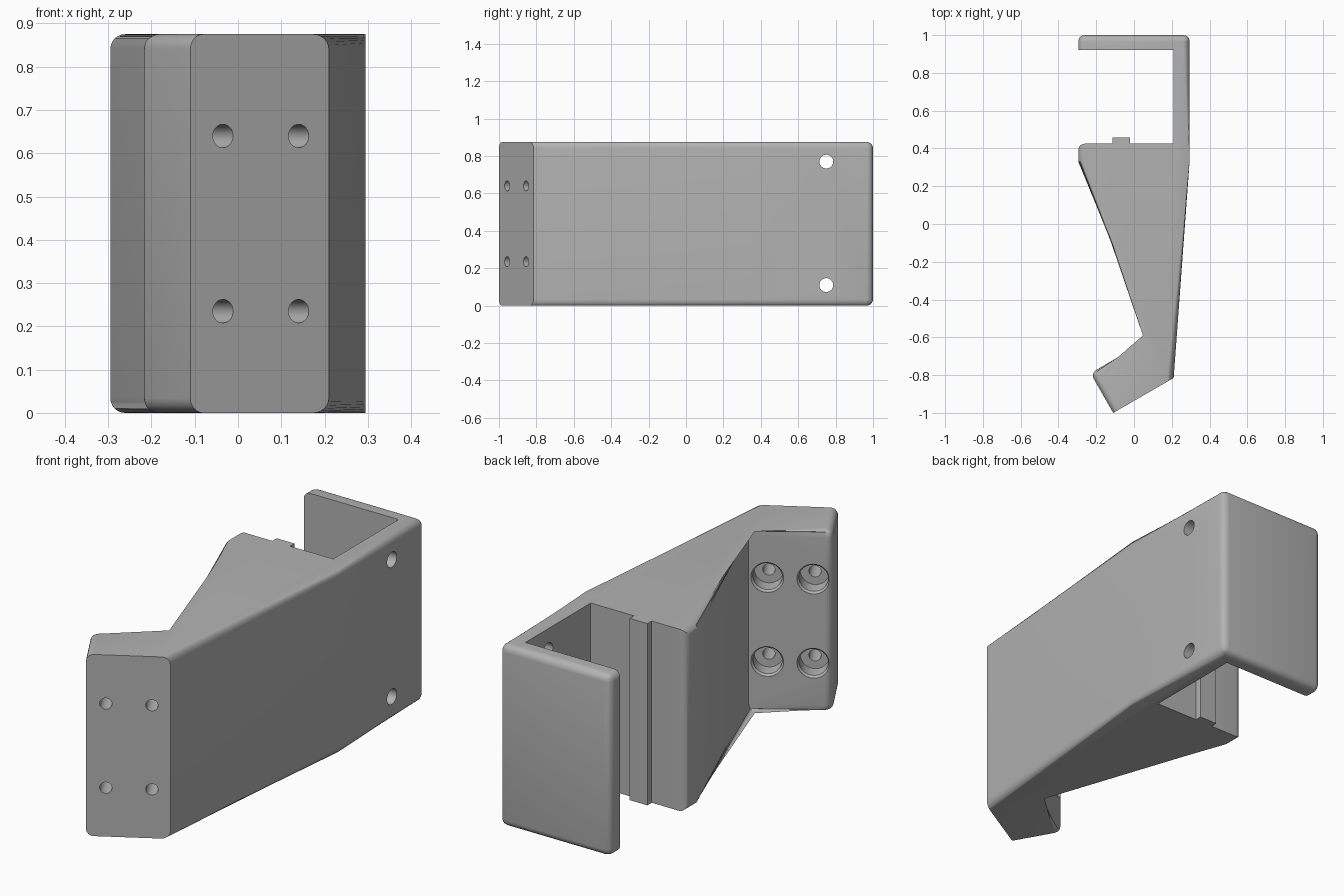
import bpy, bmesh, math
from mathutils import Vector, Matrix

if "Cube" in bpy.data.objects:
    bpy.data.objects.remove(bpy.data.objects["Cube"])

H = 0.875      # height of the bracket
R = 0.034      # fillet radius

grey = bpy.data.materials.new("light grey")
grey.diffuse_color = (0.45, 0.45, 0.45, 1)
grey.use_nodes = True
grey.node_tree.nodes["Principled BSDF"].inputs["Base Color"].default_value = grey.diffuse_color

# plan outline: x, y, fillet the rim of the wall that follows, fillet this corner
outline = [
    (-0.11, -1.0, 0, 0),      # slanted mounting face
    (0.21, -0.815, 1, 0),     # long outer wall
    (0.295, 0.34, 1, 0),
    (0.295, 1.0, 1, 1),       # rear lip
    (-0.295, 1.0, 1, 1),
    (-0.295, 0.922, 0, 0),    # inside of the slot
    (0.21, 0.922, 0, 0),
    (0.21, 0.425, 0, 0),
    (-0.02, 0.425, 0, 0),     # small rib
    (-0.02, 0.458, 0, 0),
    (-0.115, 0.458, 0, 0),
    (-0.115, 0.425, 0, 0),
    (-0.295, 0.425, 1, 1),    # wedge
    (-0.295, 0.33, 1, 0),
    (0.09, -0.605, 1, 0),     # back of the mounting block
    (-0.23, -0.79, 1, 1),
]


def make_object(name, bm):
    bmesh.ops.recalc_face_normals(bm, faces=bm.faces)
    mesh = bpy.data.meshes.new(name)
    bm.to_mesh(mesh)
    bm.free()
    mesh.materials.append(grey)
    ob = bpy.data.objects.new(name, mesh)
    bpy.context.collection.objects.link(ob)
    return ob


def lathe(bm, profile, origin, axis, n=32):
    """Closed solid of revolution; profile is (distance along axis, radius)."""
    turn = Matrix.Translation(origin) @ Vector(axis).to_track_quat('Z', 'Y').to_matrix().to_4x4()
    rings = [[bm.verts.new(turn @ Vector((r * math.cos(2 * math.pi * i / n),
                                          r * math.sin(2 * math.pi * i / n), d)))
              for i in range(n)] for d, r in profile]
    for a, b in zip(rings, rings[1:]):
        for i in range(n):
            j = (i + 1) % n
            bm.faces.new((a[i], a[j], b[j], b[i]))
    bm.faces.new(rings[0][::-1])
    bm.faces.new(rings[-1])


# bracket body: extruded outline with filleted outer edges
bm = bmesh.new()
low = [bm.verts.new((x, y, 0)) for x, y, *_ in outline]
high = [bm.verts.new((x, y, H)) for x, y, *_ in outline]
bm.faces.new(low[::-1])
bm.faces.new(high)
count = len(outline)
for i in range(count):
    j = (i + 1) % count
    bm.faces.new((low[i], low[j], high[j], high[i]))
fillets = []
for i, (x, y, rim, corner) in enumerate(outline):
    j = (i + 1) % count
    if rim:
        fillets += [bm.edges.get((low[i], low[j])), bm.edges.get((high[i], high[j]))]
    if corner:
        fillets.append(bm.edges.get((low[i], high[i])))
bmesh.ops.bevel(bm, geom=fillets, offset=R, offset_type='OFFSET', segments=6,
                profile=0.5, affect='EDGES', clamp_overlap=True)
body = make_object("bracket", bm)

# hole cutters: counterbored screw holes in the block, plain holes in the wall
bm = bmesh.new()
c, s = math.cos(math.radians(30)), 0.5
screw = [(-0.05, 0.027), (0.16, 0.027), (0.16, 0.064), (0.23, 0.064),
         (0.241, 0.072), (0.246, 0.072)]
for t in (0.087, 0.289):
    for z in (0.235, 0.64):
        lathe(bm, screw, Vector((-0.11 + c * t, -1 + s * t, z)), (-s, c, 0))
for z in (0.11, 0.77):
    lathe(bm, [(0, 0.037), (0.3, 0.037)], Vector((0.1, 0.75, z)), (1, 0, 0))
cutter = make_object("hole_cutters", bm)
cutter.hide_render = True

cut = body.modifiers.new("holes", 'BOOLEAN')
cut.operation = 'DIFFERENCE'
cut.solver = 'EXACT'
cut.object = cutter
bpy.context.view_layer.objects.active = body
body.select_set(True)
bpy.ops.object.modifier_apply(modifier=cut.name)
bpy.data.objects.remove(cutter)
bpy.ops.object.shade_smooth_by_angle(angle=math.radians(30))
